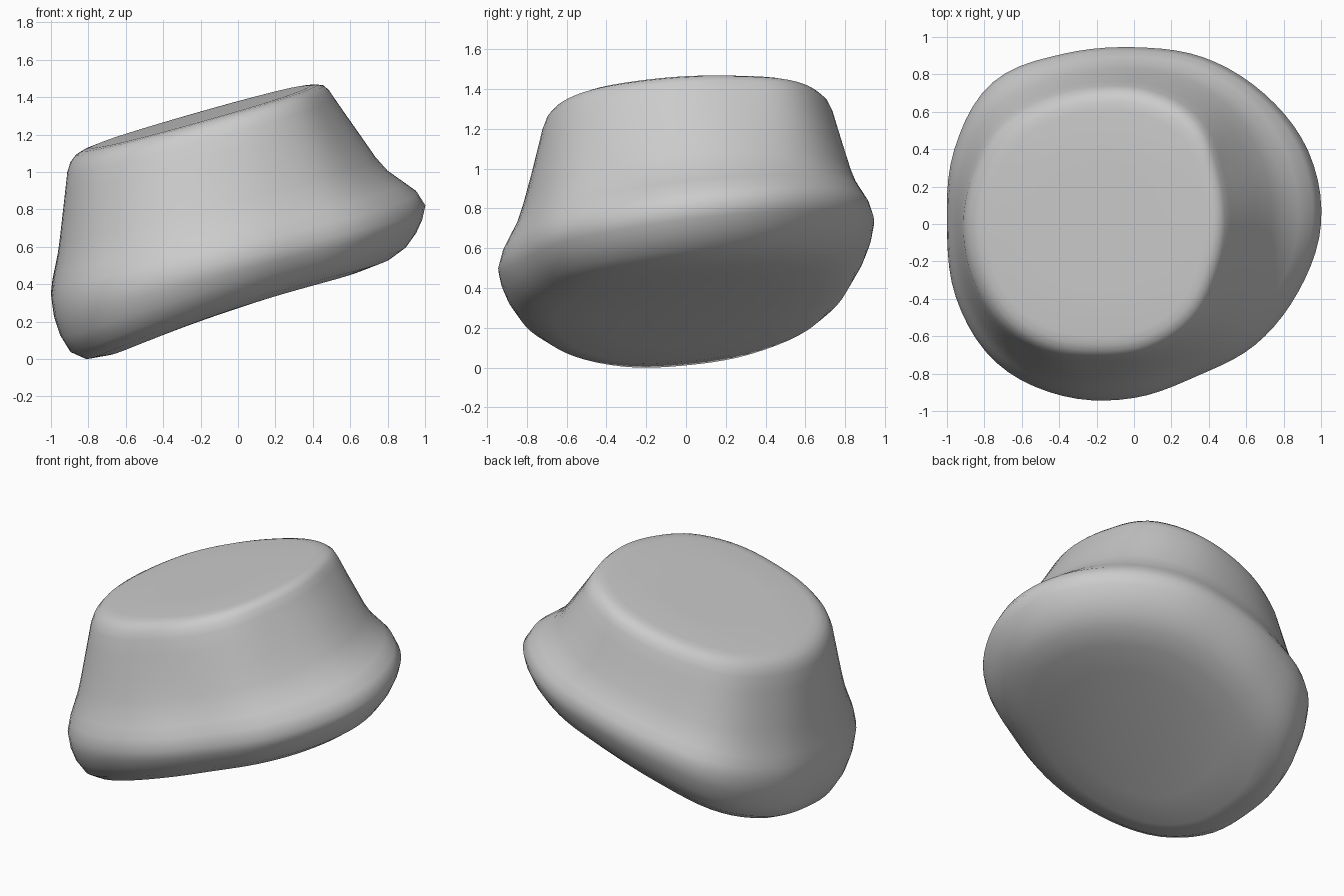
import bpy, bmesh, math
from mathutils import Vector

cube = bpy.data.objects.get("Cube")
if cube:
    bpy.data.objects.remove(cube, do_unlink=True)

SEGMENTS = 80

# Polar radii of the two outlines, counter-clockwise from +x
TOP = [.70, .72, .78, .765, .73, .72, .73, .71, .71, .72, .74, .735, .72, .74, .74, .705]
BASE = [1.0, 1.01, .985, .965, .945, .985, 1.07, 1.04, 1.0, 1.03, 1.045, .995, .93, .88, .915, .95]
TOP_CENTRE = Vector((-.2, 0))
BASE_CENTRE = Vector((0, 0))


def radius(table, t):
    """Closed smooth interpolation of a radius table, t from 0 to 1."""
    n = len(table)
    i, f = divmod(t * n, 1)
    a, b, c, d = (table[(int(i) + k) % n] for k in (-1, 0, 1, 2))
    return b + .5 * f * (c - a + f * (2*a - 5*b + 4*c - d + f * (3*(b - c) + d - a)))


def height(x, y, h):
    """Blend from the curved underside (-1) through the rim (0) to the top (1)."""
    top = 1.325 + .28 * x + .045 * y
    rim = .55 + .235 * x + .11 * y + .07 * y * y
    under = .27 + .33 * x - .07 * x * x + .1 * y + .1 * y * y
    return rim + (top - rim) * h if h > 0 else rim + (rim - under) * h


# Rings: outline blend (0 top, 1 base), scale, height
RINGS = [(0, .45, 1), (0, .83, 1), (0, .89, .993), (0, .94, .975), (0, .98, .935),
         (.03, 1, .87), (.15, 1, .74), (.31, 1, .57), (.47, 1, .4), (.61, 1, .28),
         (.76, 1, .19), (.91, 1, .1), (1, 1, 0), (1, .985, -.25), (1, .953, -.5),
         (1, .9, -.75), (1, .82, -.92), (1, .7, -1), (1, .5, -1), (1, .25, -1)]

bm = bmesh.new()
loops = []
for blend, scale, h in RINGS:
    centre = TOP_CENTRE.lerp(BASE_CENTRE, blend)
    loop = []
    for s in range(SEGMENTS):
        t = s / SEGMENTS
        direction = Vector((math.cos(t * math.tau), math.sin(t * math.tau)))
        r = radius(TOP, t) * (1 - blend) + radius(BASE, t) * blend
        x, y = centre + direction * r * scale
        loop.append(bm.verts.new((x, y, height(x, y, h))))
    loops.append(loop)
for upper, lower in zip(loops, loops[1:]):
    for s in range(SEGMENTS):
        n = (s + 1) % SEGMENTS
        bm.faces.new((upper[s], lower[s], lower[n], upper[n]))
bm.faces.new(loops[0])
bm.faces.new(loops[-1][::-1])
bmesh.ops.recalc_face_normals(bm, faces=bm.faces)

# Stand the stone on the ground
lowest = min(v.co.z for v in bm.verts)
bmesh.ops.translate(bm, verts=bm.verts, vec=(0, 0, -lowest))

mesh = bpy.data.meshes.new("stone")
bm.to_mesh(mesh)
bm.free()
stone = bpy.data.objects.new("stone", mesh)
bpy.context.collection.objects.link(stone)

grey = bpy.data.materials.new("stone grey")
grey.use_nodes = True
colour = (.6, .6, .6, 1)
grey.diffuse_color = colour
grey.node_tree.nodes["Principled BSDF"].inputs["Base Color"].default_value = colour
mesh.materials.append(grey)

bpy.context.view_layer.objects.active = stone
stone.select_set(True)
bpy.ops.object.shade_smooth()
